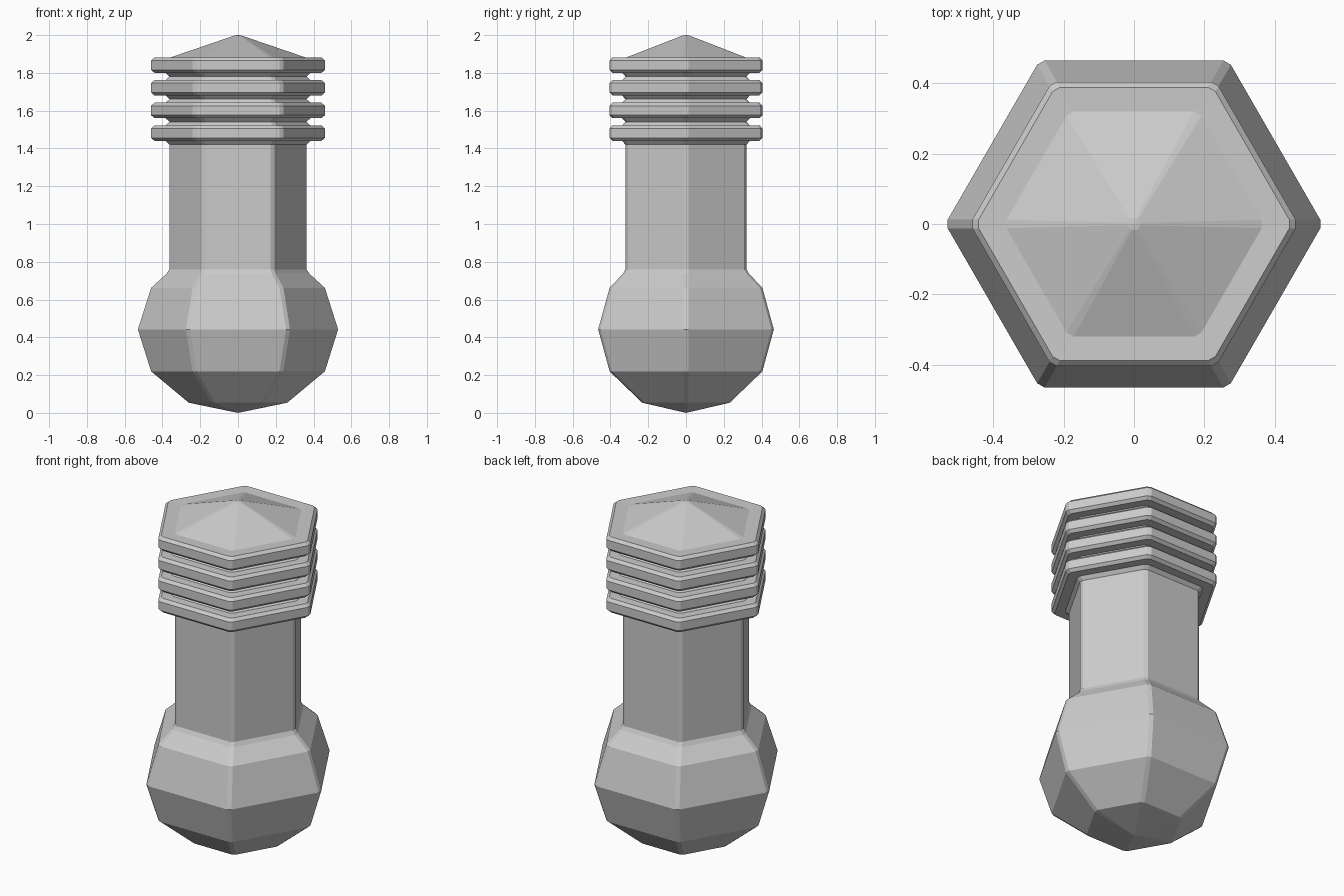
import bpy, bmesh
from math import cos, sin, pi, sqrt

if "Cube" in bpy.data.objects:
    bpy.data.objects.remove(bpy.data.objects["Cube"])

CUT = 0.007  # how far each hexagon corner is trimmed


def hex_ring(bm, r, z):
    """Hexagon with corners on the x axis and slightly trimmed corners."""
    if r == 0:
        return [bm.verts.new((0, 0, z))]
    cut = min(CUT, r * 0.1)
    d, w = r - cut, cut * sqrt(3)
    ring = []
    for i in range(6):
        a = i * pi / 3
        for s in (-w, w):
            ring.append(bm.verts.new((d * cos(a) - s * sin(a), d * sin(a) + s * cos(a), z)))
    return ring


def hex_lathe(name, profile):
    """Skin a (radius, z) profile with trimmed hexagons, bottom to top."""
    bm = bmesh.new()
    rings = [hex_ring(bm, r, z) for r, z in profile]
    for lo, hi in zip(rings, rings[1:]):
        for i in range(12):
            j = (i + 1) % 12
            if len(lo) == 1:
                bm.faces.new((lo[0], hi[j], hi[i]))
            elif len(hi) == 1:
                bm.faces.new((lo[i], lo[j], hi[0]))
            else:
                bm.faces.new((lo[i], lo[j], hi[j], hi[i]))
    bm.normal_update()
    mesh = bpy.data.meshes.new(name)
    bm.to_mesh(mesh)
    bm.free()
    ob = bpy.data.objects.new(name, mesh)
    bpy.context.collection.objects.link(ob)
    return ob


# Faceted bulb at the base
hex_lathe("bulb", [(0, 0), (0.268, 0.054), (0.467, 0.22), (0.537, 0.442),
                   (0.467, 0.662), (0.385, 0.737), (0.37, 0.76)])

# Straight shaft
hex_lathe("shaft", [(0.37, 0.76), (0.37, 1.42)])

# Ribbed head: four flanges with narrow grooves, then a low pointed cap
head = [(0.37, 1.42)]
for k in range(4):
    z = 1.44 + 0.12 * k
    head += [(0.39, z), (0.449, z), (0.467, z + 0.016),
             (0.467, z + 0.066), (0.449, z + 0.082)]
    if k < 3:
        head += [(0.39, z + 0.082), (0.37, z + 0.101)]
head += [(0.37, 1.88), (0.02, 1.998), (0, 2.0)]
hex_lathe("ribbed_head", head)
